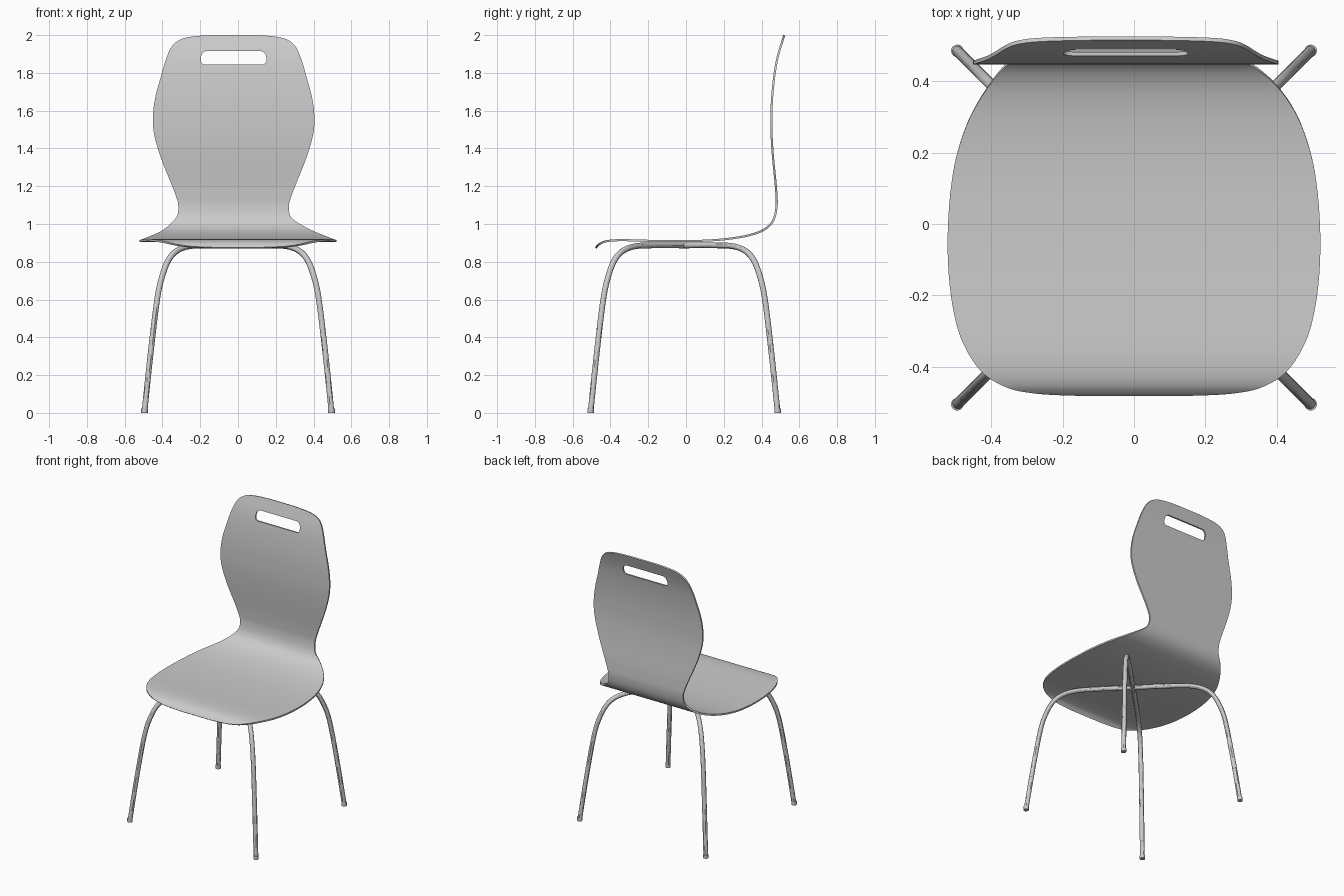
import bpy
from mathutils import Vector

if "Cube" in bpy.data.objects:
    bpy.data.objects.remove(bpy.data.objects["Cube"])

# Shell stations from front lip to top edge: y, z, half width
STATIONS = [
    (-.478, .873, .12), (-.474, .878, .24), (-.465, .888, .32), (-.45, .899, .37),
    (-.42, .909, .42), (-.37, .914, .46), (-.30, .914, .492), (-.20, .911, .513),
    (-.08, .909, .522), (.05, .910, .518), (.17, .916, .502), (.27, .928, .472),
    (.34, .942, .437), (.40, .963, .393), (.445, .995, .345), (.47, 1.04, .30),
    (.48, 1.10, .293), (.479, 1.15, .306), (.474, 1.22, .333), (.461, 1.35, .385),
    (.453, 1.47, .42), (.452, 1.56, .428), (.456, 1.67, .415), (.467, 1.78, .385),
    (.48, 1.86, .362), (.495, 1.92, .338), (.506, 1.955, .313), (.514, 1.98, .27),
    (.518, 1.993, .20), (.52, 1.999, .10)]
BACK_SHIFT = -.023


def smooth_path(points, steps):
    """Catmull-Rom curve through the points, with chord-scaled tangents."""
    p = [Vector(q) for q in points]
    t = [0]
    for a, b in zip(p, p[1:]):
        t.append(t[-1] + (b - a).length)
    n = len(p)
    tan = []
    for i in range(n):
        a, b = max(i - 1, 0), min(i + 1, n - 1)
        tan.append((p[b] - p[a]) / (t[b] - t[a]))
    out = []
    for i in range(n - 1):
        h = t[i + 1] - t[i]
        for k in range(steps):
            u = k / steps
            out.append(p[i] * (2*u**3 - 3*u**2 + 1) + tan[i] * h * (u**3 - 2*u**2 + u)
                       + p[i+1] * (3*u**2 - 2*u**3) + tan[i+1] * h * (u**3 - u**2))
    return out + [p[-1]]


def activate(obj):
    bpy.ops.object.select_all(action='DESELECT')
    obj.select_set(True)
    bpy.context.view_layer.objects.active = obj


def add_mesh(name, verts, faces):
    mesh = bpy.data.meshes.new(name)
    mesh.from_pydata(verts, [], faces)
    mesh.update()
    obj = bpy.data.objects.new(name, mesh)
    bpy.context.collection.objects.link(obj)
    return obj


# Bent one-piece seat and backrest
COLS = 20
rows = smooth_path(STATIONS, 4)
verts, faces = [], []
for y, z, half in rows:
    f = min(max((z - .93) / .11, 0), 1)
    shift = BACK_SHIFT * f * f * (3 - 2 * f)
    verts += [(shift + half * (2 * c / COLS - 1), y, z) for c in range(COLS + 1)]
W = COLS + 1
for r in range(len(rows) - 1):
    for c in range(COLS):
        i = r * W + c
        faces.append((i, i + 1, i + W + 1, i + W))
shell = add_mesh("seat_shell", verts, faces)
solid = shell.modifiers.new("thickness", 'SOLIDIFY')
solid.thickness = .011
solid.offset = 0

# Rounded hand slot cut through the backrest
bpy.ops.mesh.primitive_cube_add(size=1, location=(BACK_SHIFT, .48, 1.88))
cutter = bpy.context.object
cutter.name = "slot_cutter"
cutter.hide_render = True
for v in cutter.data.vertices:
    half = .178 if v.co.z < 0 else .168
    v.co = (half if v.co.x > 0 else -half, v.co.y * .3, v.co.z * .072)
bevel_weights = cutter.data.attributes.new("bevel_weight_edge", 'FLOAT', 'EDGE')
for e in cutter.data.edges:
    a, b = (cutter.data.vertices[i].co for i in e.vertices)
    bevel_weights.data[e.index].value = 1.0 if abs(a.y - b.y) > .1 else 0.0
bev = cutter.modifiers.new("round", 'BEVEL')
bev.limit_method = 'WEIGHT'
bev.width = .028
bev.segments = 6
activate(cutter)
bpy.ops.object.modifier_apply(modifier=bev.name)

cut = shell.modifiers.new("hand_slot", 'BOOLEAN')
cut.operation = 'DIFFERENCE'
cut.solver = 'EXACT'
cut.object = cutter
activate(shell)
for name in ("thickness", "hand_slot"):
    bpy.ops.object.modifier_apply(modifier=name)
bpy.data.objects.remove(cutter, do_unlink=True)
bpy.ops.object.shade_smooth_by_angle()

# Two bent tubes crossing under the seat: each makes a front leg and a back leg
LEG = [(.495, .005), (.475, .2), (.453, .4), (.428, .6), (.408, .7), (.373, .8),
       (.332, .852), (.27, .88), (.18, .887)]
Y_MID = -.01
for side, name in ((1, "leg_tube_a"), (-1, "leg_tube_b")):
    half = [(t, z) for t, z in LEG]
    path = half + [(0, .887)] + [(-t, z) for t, z in reversed(half)]
    pts = smooth_path([(side * t, t + Y_MID, z) for t, z in path], 5)
    curve = bpy.data.curves.new(name, 'CURVE')
    curve.dimensions = '3D'
    curve.bevel_depth = .0155
    curve.bevel_resolution = 4
    curve.use_fill_caps = True
    spline = curve.splines.new('POLY')
    spline.points.add(len(pts) - 1)
    for sp, p in zip(spline.points, pts):
        sp.co = (*p, 1)
    tube = bpy.data.objects.new(name, curve)
    bpy.context.collection.objects.link(tube)
    activate(tube)
    bpy.ops.object.convert(target='MESH')
    bpy.ops.object.shade_smooth_by_angle()

# Foot caps
for sx in (-1, 1):
    for sy, label in ((-1, "front"), (1, "back")):
        bpy.ops.mesh.primitive_cylinder_add(vertices=20, radius=.0175, depth=.024,
                                            location=(sx * .495, sy * .495 + Y_MID, .012))
        foot = bpy.context.object
        foot.name = f"{label}_foot_{'left' if sx < 0 else 'right'}"
        bpy.ops.object.shade_smooth_by_angle()
